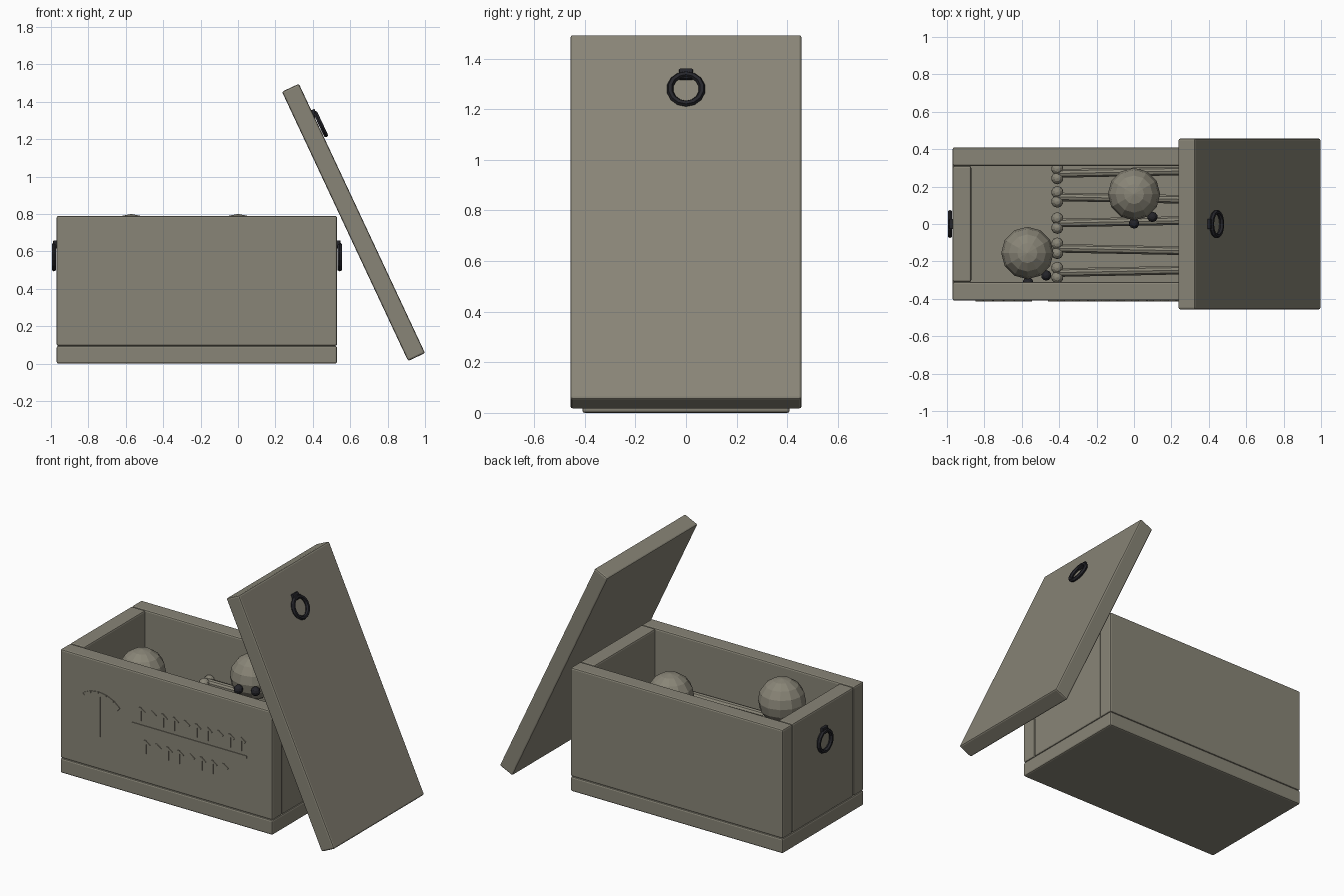
import bpy, math
from mathutils import Matrix, Vector

cube = bpy.data.objects.get("Cube")
if cube:
    bpy.data.objects.remove(cube, do_unlink=True)


def material(name, rgb):
    m = bpy.data.materials.new(name)
    m.use_nodes = True
    m.diffuse_color = (*rgb, 1)
    m.node_tree.nodes["Principled BSDF"].inputs["Base Color"].default_value = (*rgb, 1)
    return m


stone = material("grey stone", (0.25, 0.235, 0.185))
iron = material("dark iron", (0.018, 0.018, 0.023))


def finish(name, mat):
    ob = bpy.context.object
    ob.name = name
    ob.data.materials.append(mat)
    return ob


def box(name, lo, hi, mat=stone, bevel=0.01):
    lo, hi = Vector(lo), Vector(hi)
    bpy.ops.mesh.primitive_cube_add(size=1)
    ob = finish(name, mat)
    ob.data.transform(Matrix.Diagonal((*(hi - lo), 1)))
    ob.location = (lo + hi) / 2
    if bevel:
        mod = ob.modifiers.new("Bevel", 'BEVEL')
        mod.width, mod.segments = bevel, 2
    return ob


def ball(name, center, radius, mat=stone, segments=12, rings=8):
    bpy.ops.mesh.primitive_uv_sphere_add(segments=segments, ring_count=rings,
                                         radius=radius, location=center)
    return finish(name, mat)


# Stone chest: base slab, long walls, end walls
X0, X1, Y, TOP, BASE, T = -0.97, 0.53, 0.41, 0.79, 0.095, 0.1
box("base_slab", (X0, -Y, 0), (X1, Y, BASE))
box("front_wall", (X0, -Y, BASE), (X1, -Y + T, TOP))
box("back_wall", (X0, Y - T, BASE), (X1, Y, TOP))
box("right_end_wall", (X0, -Y + T, BASE), (X0 + T, Y - T, TOP))
box("left_end_wall", (X1 - T, -Y + T, BASE), (X1, Y - T, TOP))

# Lid leaning against the left end
lean = math.radians(-25.1)
lid_frame = Matrix.Translation((0.6175, 0, 0.755)) @ Matrix.Rotation(lean, 4, 'Y')
lid = box("lid", (-0.05, -0.457, -0.795), (0.05, 0.457, 0.795))
lid.matrix_world = lid_frame


# Ring handles, each modelled facing +x and then placed
def handle(name, frame):
    bpy.ops.mesh.primitive_torus_add(major_segments=14, minor_segments=6,
                                     major_radius=0.064, minor_radius=0.013)
    ring = finish(name + "_ring", iron)
    ring.matrix_world = (frame @ Matrix.Translation((0.014, 0, -0.01))
                         @ Matrix.Rotation(math.pi / 2, 4, 'Y'))
    clasp = box(name + "_clasp", (-0.01, -0.027, -0.022), (0.026, 0.027, 0.022), iron, 0.005)
    clasp.matrix_world = frame @ Matrix.Translation((0, 0, 0.057))


handle("left_handle", Matrix.Translation((X1, 0, 0.58)))
handle("right_handle", Matrix.Translation((X0, 0, 0.58)) @ Matrix.Rotation(math.pi, 4, 'Z'))
handle("lid_handle", lid_frame @ Matrix.Translation((0.05, 0, 0.56)))

# Bones lying along the chest, with two knobs at each end
for i, y in enumerate((-0.26, -0.13, 0.005, 0.145, 0.27)):
    slant = 0.015 * (-1) ** i
    ends = Vector((-0.41, y, 0.47)), Vector((0.35, y + slant, 0.47))
    along = ends[1] - ends[0]
    bpy.ops.mesh.primitive_cylinder_add(vertices=10, radius=0.024, depth=along.length,
                                        location=(ends[0] + ends[1]) / 2,
                                        rotation=along.to_track_quat('Z', 'Y').to_euler())
    finish(f"bone_shaft_{i}", stone)
    for end in ends:
        for side in (-1, 1):
            ball(f"bone_knob_{i}", end + Vector((0, side * 0.025, 0)), 0.033, stone, 10, 6)

# Skulls with dark eye sockets
for name, center, turn in (("front_skull", (-0.57, -0.155, 0.66), 0.36),
                           ("back_skull", (0, 0.16, 0.66), 0.34)):
    ball(name, center, 0.14)
    for side in (-1, 1):
        offset = Matrix.Rotation(turn, 3, 'Z') @ Vector((side * 0.052, -0.148, -0.025))
        ball(name + "_eye", Vector(center) + offset, 0.028, iron, 10, 6)


# Shallow relief on the front: pick, long bar and two rows of hooked notches
def plate(name, x0, z0, x1, z1):
    return box(name, (x0, -Y - 0.004, z0), (x1, -Y + 0.003, z1), bevel=0)


plate("pick_handle", -0.71, 0.305, -0.685, 0.565)
for i in range(6):
    a = math.radians(-40 + 16 * i)
    part = plate("pick_head", -0.024, -0.014, 0.028, 0.014)
    part.location.x = -0.697 + 0.19 * math.sin(a)
    part.location.z = 0.385 + 0.19 * math.cos(a)
    part.rotation_euler.y = a
plate("relief_bar", -0.46, 0.443, 0.35, 0.461)
for count, start, z in ((10, -0.41, 0.485), (8, -0.375, 0.283)):
    for i in range(count):
        x = start + i * 0.079
        plate("notch_stem", x, z, x + 0.015, z + 0.085)
        hook = plate("notch_hook", x, z + 0.062, x + 0.042, z + 0.076)
        hook.rotation_euler.y = 0.6
